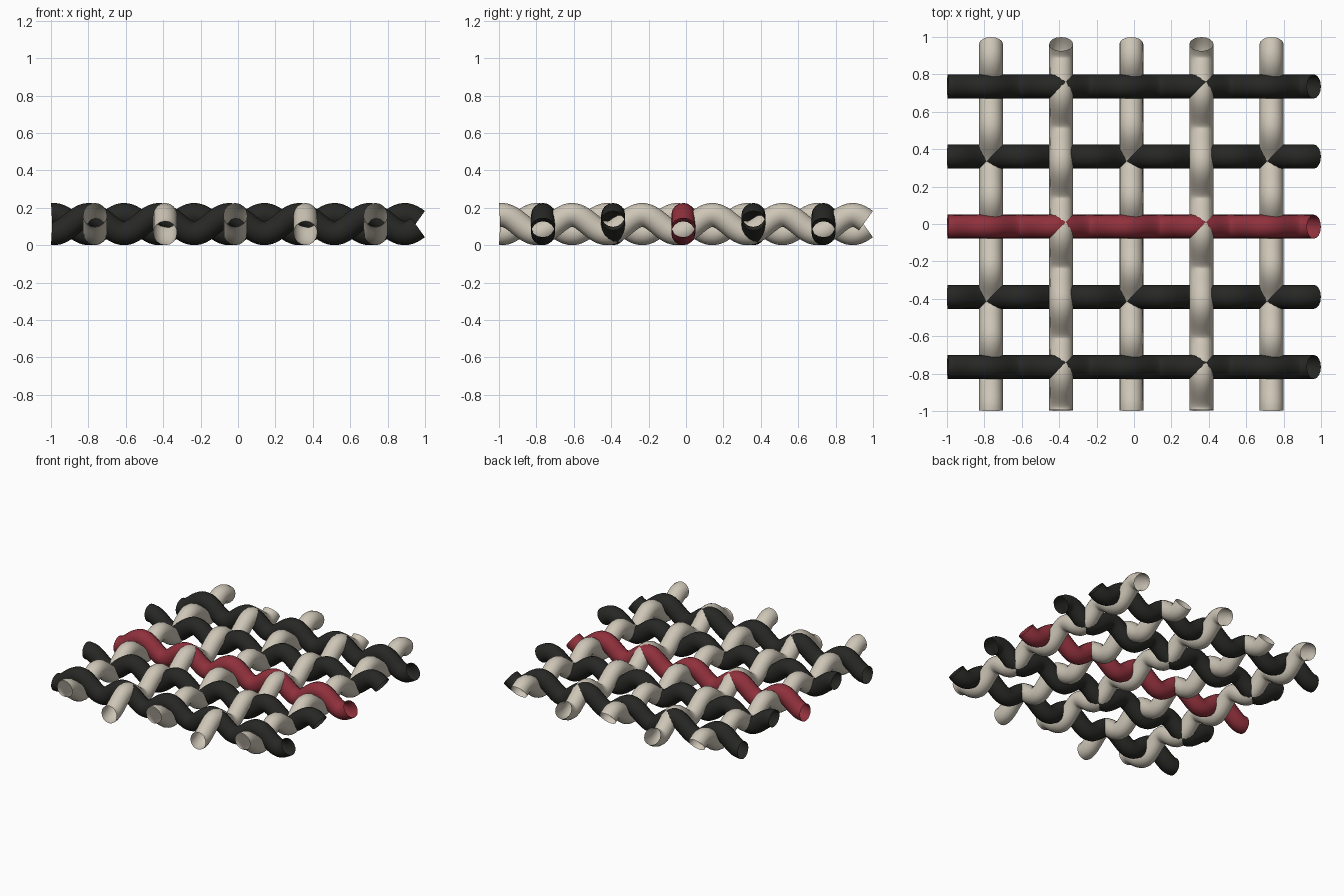
import bpy, math

if "Cube" in bpy.data.objects:
    bpy.data.objects.remove(bpy.data.objects["Cube"])

SPACING = 0.375      # distance between strands, also the wavelength of each
OFFSET = -0.0145     # lattice centre
RADIUS = 0.064
AMP = 0.049
PHASE = math.radians(31)
START, END = -0.996, 0.962
STEPS = 130


def material(name, rgb):
    m = bpy.data.materials.new(name)
    m.diffuse_color = (*rgb, 1)
    m.use_nodes = True
    m.node_tree.nodes["Principled BSDF"].inputs["Base Color"].default_value = m.diffuse_color
    return m


dark = material("dark", (0.02, 0.02, 0.018))
red = material("red", (0.28, 0.03, 0.045))
cream = material("cream", (0.61, 0.56, 0.47))


def strand(name, across, along_x, sign, mat):
    """Open wavy tube running the full width of the weave."""
    cu = bpy.data.curves.new(name, 'CURVE')
    cu.dimensions = '3D'
    cu.bevel_depth = RADIUS
    cu.bevel_resolution = 6
    cu.use_fill_caps = False
    sp = cu.splines.new('POLY')
    sp.points.add(STEPS)
    for i, p in enumerate(sp.points):
        s = START + (END - START) * i / STEPS
        wave = math.cos(2 * math.pi * (s - OFFSET) / SPACING + PHASE)
        z = AMP + RADIUS + sign * AMP * wave
        p.co = (s, across, z, 1) if along_x else (across, s, z, 1)
    ob = bpy.data.objects.new(name, cu)
    bpy.context.collection.objects.link(ob)
    cu.materials.append(mat)
    bpy.ops.object.select_all(action='DESELECT')
    ob.select_set(True)
    bpy.context.view_layer.objects.active = ob
    bpy.ops.object.convert(target='MESH')
    bpy.ops.object.shade_smooth()


# Five crosswise and five lengthwise strands, alternating phase
for i in range(5):
    pos = OFFSET + (i - 2) * SPACING
    sign = 1 if i % 2 == 0 else -1
    strand(f"cross_strand_{i + 1}", pos, True, sign, red if i == 2 else dark)
    strand(f"long_strand_{i + 1}", pos, False, -sign, cream)
